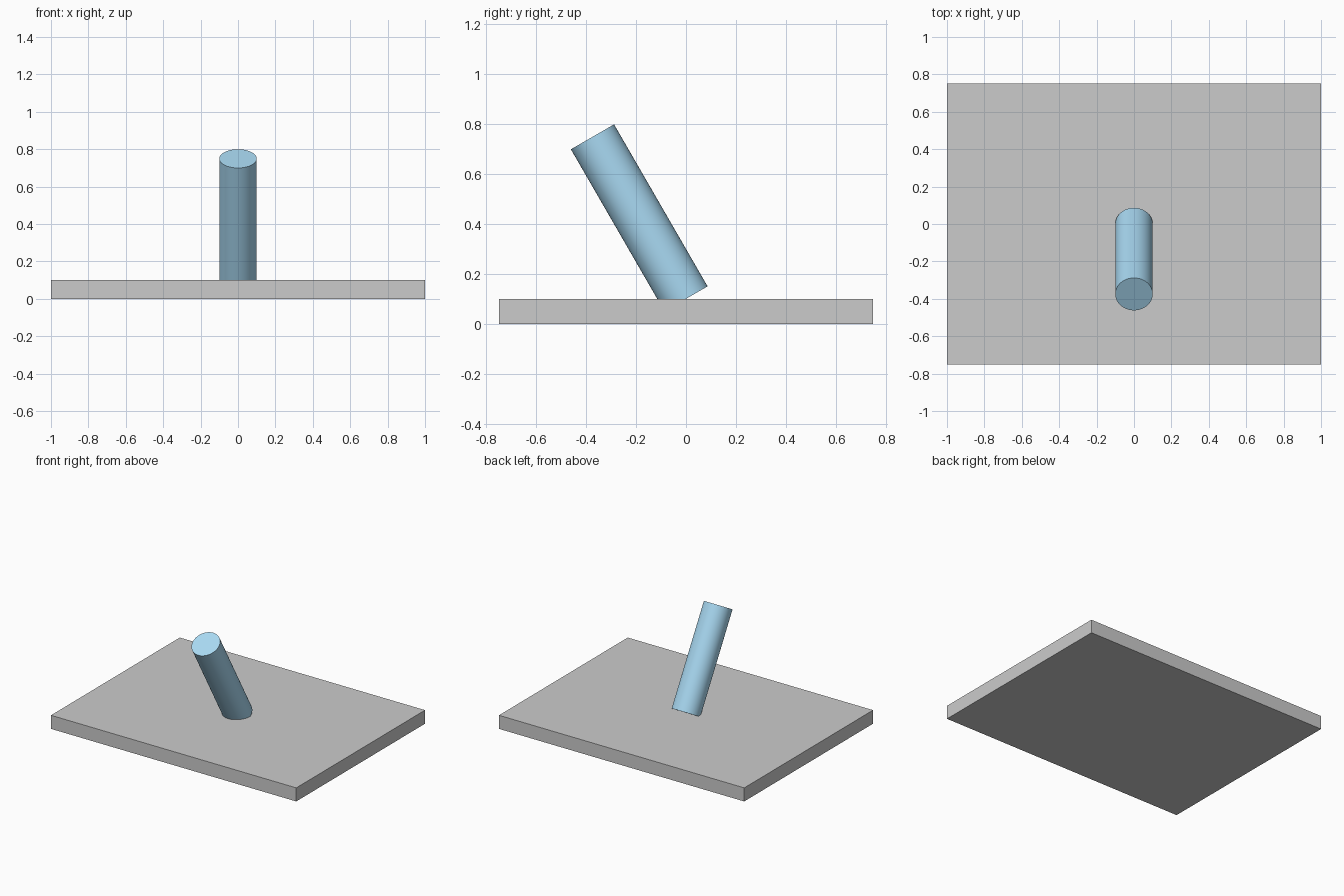
import bpy
from math import radians, sin, cos

if "Cube" in bpy.data.objects:
    bpy.data.objects.remove(bpy.data.objects["Cube"])

TILT = radians(30)
THICK = 0.1
LENGTH = 0.75

# Flat base plate
bpy.ops.mesh.primitive_cube_add(size=1, location=(0, 0, THICK / 2))
plate = bpy.context.object
plate.name = "base_plate"
plate.scale = (2, 1.5, THICK)
bpy.ops.object.transform_apply(location=False, rotation=False, scale=True)

# Rod leaning forward, its lower end centred on the plate's top face
bpy.ops.mesh.primitive_cylinder_add(
    vertices=64, radius=0.1, depth=LENGTH, rotation=(TILT, 0, 0),
    location=(0, -LENGTH / 2 * sin(TILT), THICK + LENGTH / 2 * cos(TILT)))
rod = bpy.context.object
rod.name = "tilted_rod"
bpy.ops.object.shade_smooth_by_angle(angle=radians(30))

# Blue finish for the rod
blue = bpy.data.materials.new("blue")
blue.diffuse_color = (0.4, 0.7, 0.9, 1)
blue.use_nodes = True
blue.node_tree.nodes["Principled BSDF"].inputs["Base Color"].default_value = blue.diffuse_color
rod.data.materials.append(blue)
